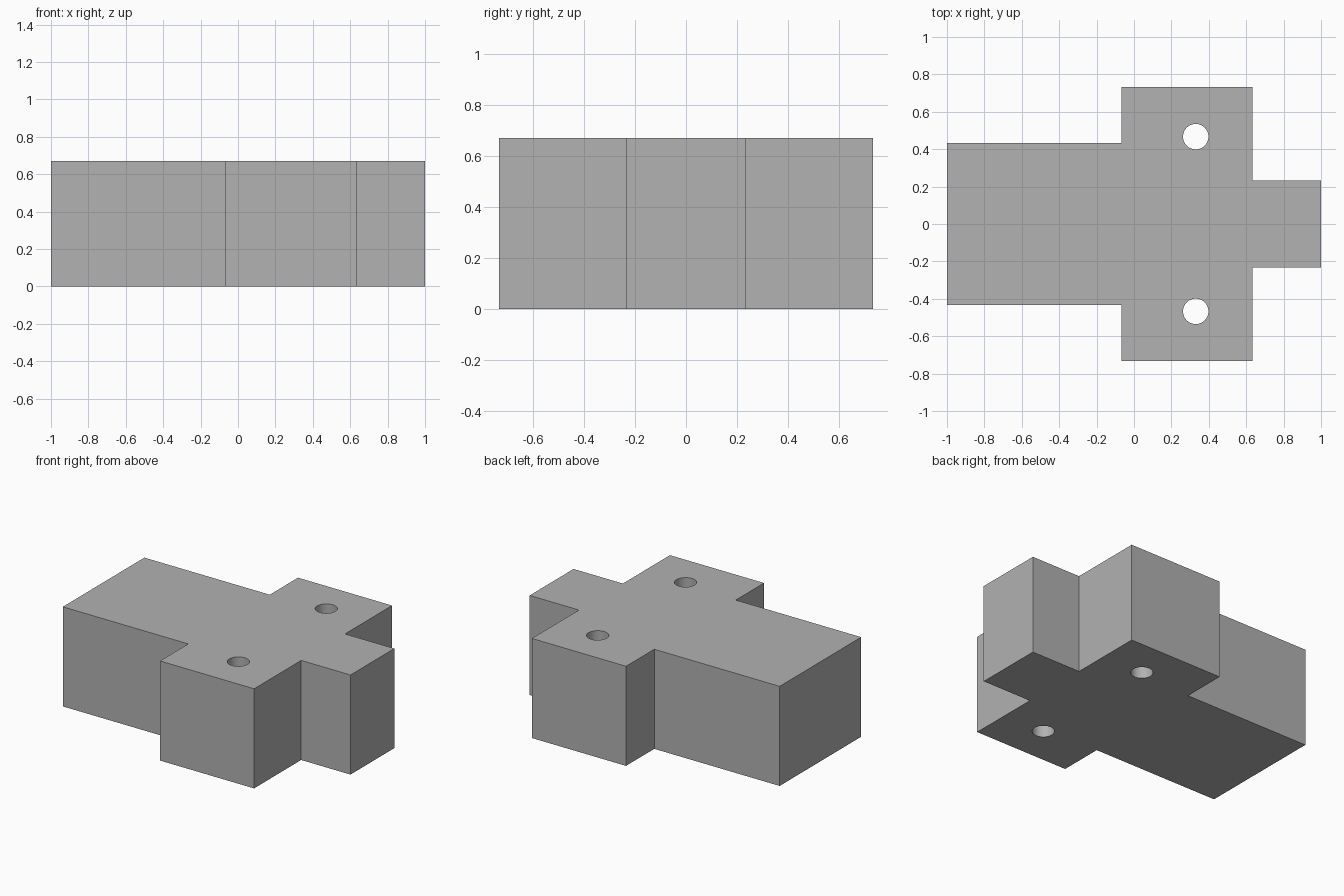
import bpy
import bmesh

if "Cube" in bpy.data.objects:
    bpy.data.objects.remove(bpy.data.objects["Cube"], do_unlink=True)

HEIGHT = 0.67

grey = bpy.data.materials.new("plain grey")
grey.use_nodes = True
colour = (0.445, 0.445, 0.445, 1)
grey.diffuse_color = colour
grey.node_tree.nodes["Principled BSDF"].inputs["Base Color"].default_value = colour

# Stepped cross-shaped block: half outline mirrored across the x axis
half = [(-1, 0.433), (-0.067, 0.433), (-0.067, 0.733),
        (0.633, 0.733), (0.633, 0.233), (1, 0.233)]
outline = half + [(x, -y) for x, y in reversed(half)]

bm = bmesh.new()
base = bm.faces.new([bm.verts.new((x, y, 0)) for x, y in outline])
top = bmesh.ops.extrude_face_region(bm, geom=[base], use_keep_orig=True)
bmesh.ops.translate(bm, vec=(0, 0, HEIGHT),
                    verts=[v for v in top["geom"] if isinstance(v, bmesh.types.BMVert)])
bmesh.ops.recalc_face_normals(bm, faces=bm.faces)
mesh = bpy.data.meshes.new("stepped_block")
bm.to_mesh(mesh)
bm.free()
block = bpy.data.objects.new("stepped_block", mesh)
bpy.context.collection.objects.link(block)
mesh.materials.append(grey)

# Round through-holes in both side wings
for side, y in (("left", 0.467), ("right", -0.467)):
    bpy.ops.mesh.primitive_cylinder_add(vertices=48, radius=0.068, depth=HEIGHT * 2,
                                        location=(0.33, y, HEIGHT / 2))
    cutter = bpy.context.object
    cutter.name = side + "_hole_cutter"
    cutter.hide_render = True
    cutter.data.materials.append(grey)

    bpy.context.view_layer.objects.active = block
    cut = block.modifiers.new(side + "_hole", "BOOLEAN")
    cut.operation = "DIFFERENCE"
    cut.solver = "EXACT"
    cut.object = cutter
    bpy.ops.object.modifier_apply(modifier=cut.name)
    bpy.data.objects.remove(cutter, do_unlink=True)

# Smooth hole walls, sharp block edges
bpy.ops.object.select_all(action="DESELECT")
block.select_set(True)
bpy.context.view_layer.objects.active = block
bpy.ops.object.shade_smooth_by_angle()
